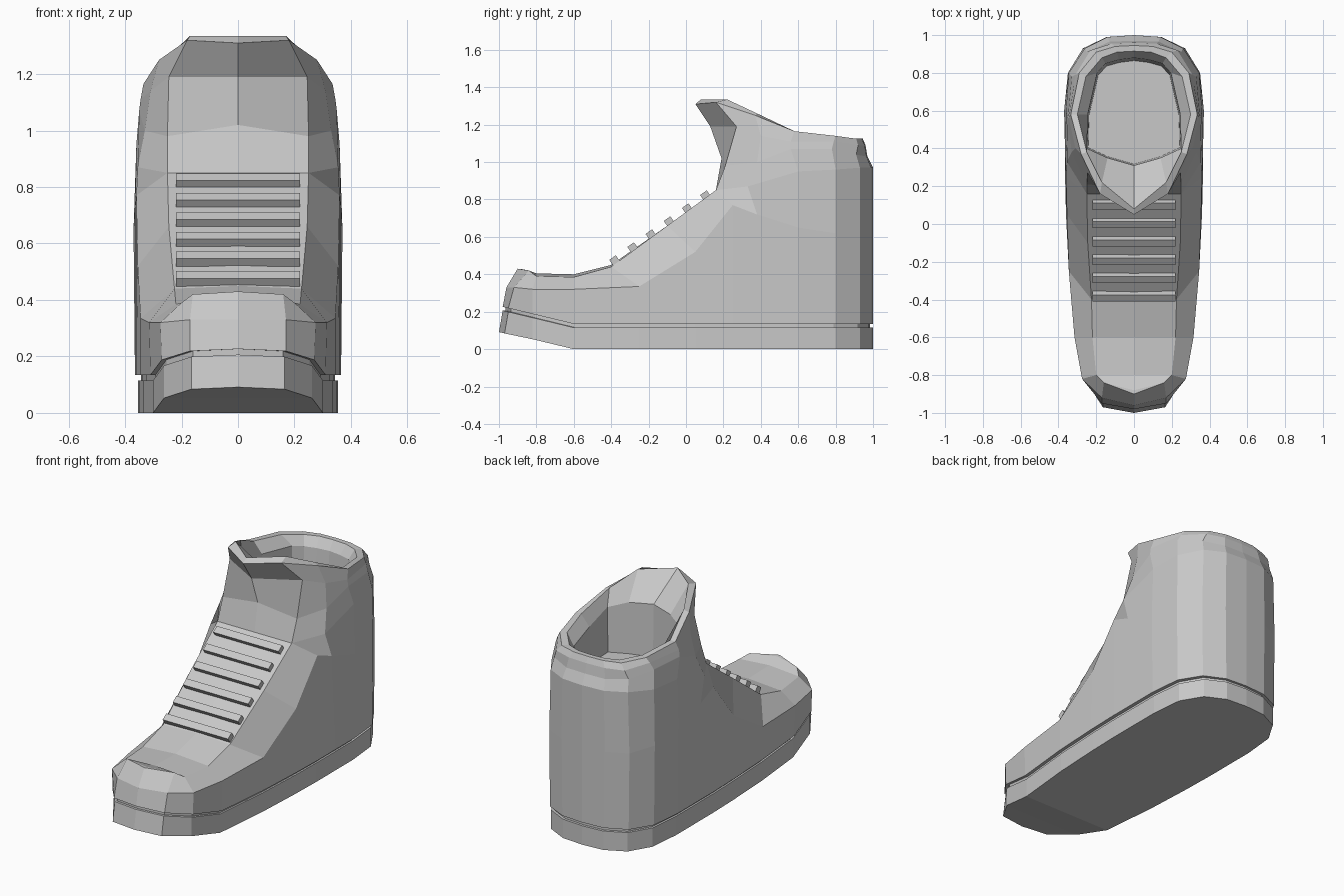
import bpy, bmesh, math
from mathutils import Vector

cube = bpy.data.objects.get("Cube")
if cube:
    bpy.data.objects.remove(cube, do_unlink=True)

grey = bpy.data.materials.new("plain grey")
grey.use_nodes = True
grey.diffuse_color = (0.58, 0.58, 0.58, 1)
grey.node_tree.nodes["Principled BSDF"].inputs["Base Color"].default_value = grey.diffuse_color


def half_loft(name, strips):
    """Skin pairs of half rings (front to back), then mirror across x."""
    bm = bmesh.new()
    for low, high in strips:
        a = [bm.verts.new(p) for p in low]
        b = [bm.verts.new(p) for p in high]
        for i in range(len(a) - 1):
            bm.faces.new((a[i], a[i + 1], b[i + 1], b[i]))
    bmesh.ops.remove_doubles(bm, verts=bm.verts, dist=0.0005)
    bmesh.ops.dissolve_degenerate(bm, edges=bm.edges, dist=0.0005)
    mesh = bpy.data.meshes.new(name)
    bm.to_mesh(mesh)
    bm.free()
    mesh.materials.append(grey)
    obj = bpy.data.objects.new(name, mesh)
    bpy.context.collection.objects.link(obj)
    mirror = obj.modifiers.new("mirror", 'MIRROR')
    mirror.use_clip = True
    return obj


def stack(*rings):
    return list(zip(rings, rings[1:]))


# Footprint outline, toe centre to heel centre
footprint = [(0, -.98), (.17, -.95), (.27, -.82), (.31, -.6), (.345, -.25), (.36, .05),
             (.365, .25), (.365, .42), (.365, .6), (.345, .8), (.265, .93), (.14, .99), (0, 1)]


def outline(z, width=1.0, length=1.0):
    """Footprint at a height, lifted by the toe spring."""
    return [(x * width, y * length, z + max(0, -.6 - y) * .24) for x, y in footprint]


# Sole with a narrow groove above it
bottom = outline(0, .97)
bottom = [(x, y - (.02 if y < -.9 else 0), z) for x, y, z in bottom]
sole_top = outline(.115, .97)
groove_low = outline(.115, .94, .985)
groove_high = outline(.135, .94, .985)
welt = outline(.135)
spine = [(0, y, z) for x, y, z in bottom]
half_loft("sole", stack(spine, bottom, sole_top, groove_low, groove_high))

# Side crease, then the edge of the lace panel continuing round the ankle
crease = [(0, -.96, .33), (.17, -.92, .33), (.275, -.82, .32), (.315, -.6, .32),
          (.345, -.25, .335), (.355, .05, .52), (.36, .25, .77), (.365, .38, .72),
          (.37, .6, .65), (.35, .8, .62), (.27, .93, .6), (.145, .99, .6), (0, 1, .6)]
edge = [(0, -.9, .43), (.16, -.84, .42), (.2, -.8, .39), (.22, -.6, .385),
        (.225, -.4, .44), (.245, -.1, .66), (.25, .16, .85), (.355, .33, .87),
        (.36, .6, .95), (.345, .8, .96), (.26, .93, .97), (.14, .99, .97), (0, 1, .97)]
panel = edge[:7]
centre = [(0, -.9, .43), (0, -.88, .428), (0, -.8, .405), (0, -.6, .4),
          (0, -.4, .45), (0, -.1, .66), (0, .16, .85)]

# Ankle, flared collar and lining, tongue centre to heel centre
ankle = centre[-1:] + edge[6:]
shoulder = [(0, .19, 1.02), (.25, .21, .98), (.33, .38, 1), (.35, .56, 1.07),
            (.33, .78, 1.07), (.25, .91, 1.04), (.13, .965, 1.03), (0, .97, 1.03)]
neck = [(0, .13, 1.19), (.245, .27, 1.19), (.31, .4, 1.14), (.345, .56, 1.11),
        (.31, .79, 1.11), (.23, .92, 1.09), (.12, .955, 1.09), (0, .96, 1.09)]
rim = [(0, .05, 1.31), (.18, .16, 1.32), (.28, .37, 1.25), (.335, .58, 1.165),
       (.29, .8, 1.14), (.2, .91, 1.125), (.1, .94, 1.125), (0, .945, 1.125)]
lip = [(0, .08, 1.335), (.17, .22, 1.335), (.25, .38, 1.26), (.3, .58, 1.165),
       (.255, .78, 1.14), (.17, .88, 1.125), (.09, .91, 1.125), (0, .915, 1.125)]
lining = [(0, .31, 1.2), (.14, .35, 1.19), (.25, .4, 1.15), (.245, .58, 1.1),
          (.195, .8, 1.08), (.15, .85, 1.07), (.08, .87, 1.07), (0, .88, 1.07)]
floor = [(x * .97, y * .96 + .02, .88) for x, y, z in lining]
floor_line = [(0, y, z) for x, y, z in floor]
half_loft("upper", stack(groove_high, welt, crease, edge) + [(panel, centre)]
          + stack(ankle, shoulder, neck, rim, lip, lining, floor, floor_line))

# Laces, evenly spaced up the sloping panel
start, end = Vector((0, -.378, .468)), Vector((0, .108, .815))
tilt = math.atan2(end.z - start.z, end.y - start.y)
out = Vector((0, -math.sin(tilt), math.cos(tilt)))
for i in range(6):
    bpy.ops.mesh.primitive_cube_add(size=1, location=start.lerp(end, i / 5) + out * .008,
                                    rotation=(tilt, 0, 0))
    lace = bpy.context.object
    lace.name = f"lace_{i + 1}"
    lace.scale = (.44, .043, .036)
    lace.data.materials.append(grey)
